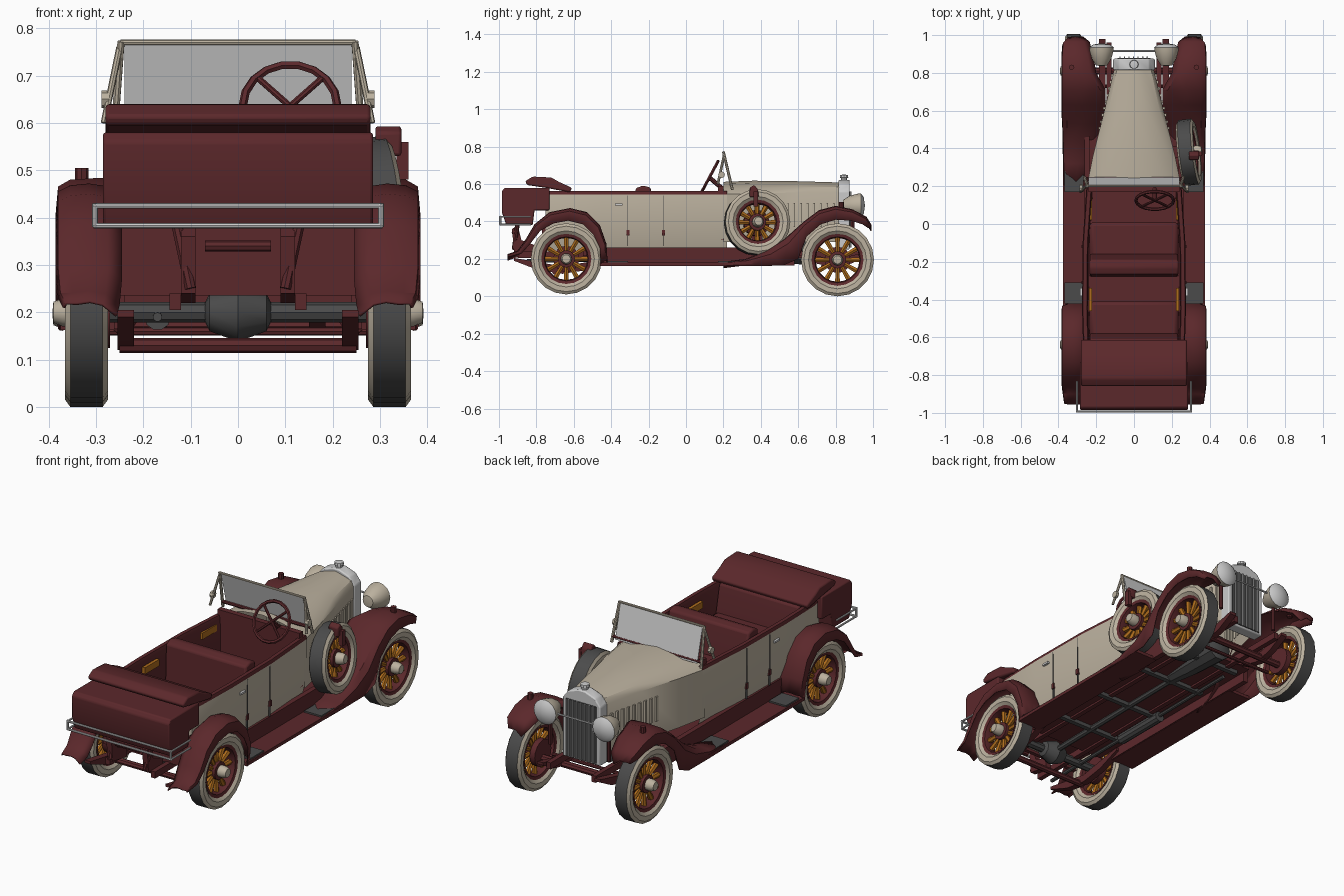
import bpy, bmesh, math
from mathutils import Vector

if "Cube" in bpy.data.objects:
    bpy.data.objects.remove(bpy.data.objects["Cube"])

def mat(name, r, g, b):
    m = bpy.data.materials.new(name)
    m.diffuse_color = (r, g, b, 1)
    m.use_nodes = True
    m.node_tree.nodes["Principled BSDF"].inputs["Base Color"].default_value = m.diffuse_color
    return m

CREAM = mat("cream paint", .50, .44, .345)
RED = mat("dark red paint", .105, .021, .024)
GREY = mat("rubber grey", .07, .07, .07)
SILVER = mat("light grey metal", .60, .60, .60)
ORANGE = mat("orange wood", .42, .15, .012)

def finish(name, bm, mats, mirror=False, thick=0, bevel=0):
    bmesh.ops.remove_doubles(bm, verts=bm.verts, dist=1e-5)
    bmesh.ops.recalc_face_normals(bm, faces=bm.faces)
    me = bpy.data.meshes.new(name)
    bm.to_mesh(me)
    bm.free()
    ob = bpy.data.objects.new(name, me)
    bpy.context.collection.objects.link(ob)
    for m in mats:
        me.materials.append(m)
    if thick:
        s = ob.modifiers.new("thickness", 'SOLIDIFY')
        s.thickness = thick
    if bevel:
        b = ob.modifiers.new("bevel", 'BEVEL')
        b.width, b.segments = bevel, 2
    if mirror:
        ob.modifiers.new("mirror", 'MIRROR')
    return ob

def loft(name, sections, strip_mats, mirror=False, thick=0, caps=False, bevel=0):
    """Skin between point rows; one material per strip."""
    bm = bmesh.new()
    mats = list(dict.fromkeys(strip_mats))
    rows = [[bm.verts.new(p) for p in s] for s in sections]
    for a, b in zip(rows, rows[1:]):
        for j in range(len(a) - 1):
            f = bm.faces.new((a[j], a[j + 1], b[j + 1], b[j]))
            f.material_index = mats.index(strip_mats[j % len(strip_mats)])
    if caps:
        bm.faces.new(rows[0][:len(rows[0])])
        bm.faces.new(rows[-1][:len(rows[-1])])
    return finish(name, bm, mats, mirror, thick, bevel)

def prism(name, prof, x0, x1, m, mirror=False, bevel=0):
    """Side profile in (y, z) extruded across x."""
    bm = bmesh.new()
    a, b = [[bm.verts.new((x, y, z)) for y, z in prof] for x in (x0, x1)]
    bm.faces.new(a)
    bm.faces.new(b)
    for i in range(len(a)):
        k = (i + 1) % len(a)
        bm.faces.new((a[i], a[k], b[k], b[i]))
    return finish(name, bm, [m], mirror, 0, bevel)

def box(name, lo, hi, m, mirror=False, bevel=0):
    (x0, y0, z0), (x1, y1, z1) = lo, hi
    return prism(name, [(y0, z0), (y1, z0), (y1, z1), (y0, z1)], x0, x1, m, mirror, bevel)

def lathe(name, prof, origin, axis, strip_mats, mirror=False, n=24):
    """Spin a (radius, distance) profile about an axis."""
    q = Vector(axis).to_track_quat('Z', 'Y')
    secs = [[Vector(origin) + q @ Vector((r * math.cos(a), r * math.sin(a), t)) for r, t in prof]
            for a in (2 * math.pi * i / n for i in range(n + 1))]
    return loft(name, secs, strip_mats, mirror)

def rod(name, p, q, r, m, mirror=False, n=8, r2=None):
    d = Vector(q) - Vector(p)
    return lathe(name, [(0, 0), (r, 0), (r2 or r, d.length), (0, d.length)], p, d, [m], mirror, n)

# Wheels
def wheel(name, c, R, axis, mirror):
    c, ax = Vector(c), Vector(axis).normalized()
    k = R - .19
    lathe(name + "_tyre", [(.19 + k, -.034), (.19 + k, .034), (.175 + k, .045), (.15 + k, .044), (.132 + k, .03),
          (.132 + k, -.03), (.15 + k, -.044), (.175 + k, -.045), (.19 + k, -.034)], c, ax,
          [GREY, CREAM, CREAM, CREAM, CREAM, CREAM, CREAM, CREAM], mirror, 20)
    lathe(name + "_rim", [(.134 + k, .034), (.118 + k, .03), (.112 + k, 0), (.118 + k, -.03), (.134 + k, -.034)],
          c, ax, [RED], mirror, 20)
    lathe(name + "_hub", [(0, -.05), (.07, -.05), (.07, -.02), (.046, -.015), (.046, .024), (.03, .026),
          (.03, .05), (.022, .07), (0, .072)], c, ax, [RED] * 5 + [CREAM] * 3, mirror, 16)
    u = ax.cross(Vector((0, 0, 1))).normalized()
    v = ax.cross(u)
    for i in range(12):
        a = 2 * math.pi * i / 12
        d = u * math.cos(a) + v * math.sin(a)
        rod(f"{name}_spoke_{i}", c + d * .04, c + d * (.117 + k), .011, ORANGE, mirror, 6, .015)

wheel("rear_wheel", (.32, -.64, .2), .19, (1, 0, 0), True)
wheel("front_wheel", (.32, .81, .195), .195, (1, 0, 0), True)
wheel("spare_wheel", (.29, .38, .395), .175, (1, .12, .1), False)
prism("spare_strap", [(.34, .53), (.39, .53), (.385, .57), (.365, .595), (.34, .58)], .29, .345, RED, bevel=.006)
box("spare_clamp", (.335, .36, .48), (.36, .385, .56), RED)
box("spare_carrier", (.18, .35, .25), (.25, .41, .40), RED)

# Open body tub: cream outside, red rim and lining
tub = [(-.745, .255), (-.70, .268), (-.45, .275), (-.1, .272), (.22, .25)]
loft("body_tub", [[(w - .025, y, .25), (w - .003, y, .34), (w, y, .545), (w - .005, y, .562), (w - .025, y, .562),
     (w - .03, y, .545), (w - .035, y, .27), (0, y, .27)] for y, w in tub],
     [CREAM, CREAM, RED, RED, RED, RED, RED], mirror=True)
box("body_back", (-.255, -.75, .25), (.255, -.735, .56), CREAM)
box("rear_valance", (-.25, -.77, .235), (.25, -.75, .40), RED)
box("dashboard", (-.24, .17, .30), (.24, .2, .59), RED)
for y in (-.31, -.12):
    box("door_hinge", (.26, y - .008, .325), (.277, y + .008, .355), RED, True)
    box("door_seam", (.266, y - .003, .27), (.2745, y + .001, .54), GREY, True)
box("door_handle", (.27, -.38, .485), (.285, -.34, .495), SILVER, True)
for y in (-.40, .08):
    box("door_pull", (.222, y - .06, .49), (.239, y + .06, .525), ORANGE, True)

# Seats
for n, y in (("front", -.28), ("rear", -.70)):
    top = .592 if n == "front" else .57
    prism(n + "_seat_back", [(y, .28), (y + .13, .28), (y + .12, .42), (y + .09, top - .01), (y + .05, top),
          (y + .01, top - .015)], -.235, .235, RED, bevel=.01)
    box(n + "_seat_cushion", (-.235, y + .1, .28), (.235, y + .29, .42), RED, bevel=.02)

# Trunk and folded roof
prism("trunk", [(-.73, .58), (-.97, .58), (-.985, .56), (-.985, .45), (-.96, .38), (-.82, .38), (-.81, .46),
      (-.73, .46)], -.285, .285, RED, bevel=.006)
prism("folded_roof", [(-.85, .595), (-.86, .615), (-.82, .64), (-.72, .635), (-.68, .612), (-.61, .58), (-.62, .556),
      (-.75, .58)], -.28, .28, RED, bevel=.008)
for z in (.383, .425):
    rod("rack_bar", (-.305, -.993, z), (.305, -.993, z), .006, SILVER)
    rod("rack_side", (.302, -.993, z), (.302, -.83, z), .005, SILVER, True)
rod("rack_post", (.302, -.993, .38), (.302, -.993, .43), .006, SILVER, True)

# Bonnet, scuttle and louvres
hood = [(.2, .25, .545, .612), (.36, .218, .55, .618), (.6, .157, .555, .615), (.84, .1, .555, .608)]
loft("bonnet", [[(w, y, .29), (w, y, zs), (w * .86, y, zs + .028), (w * .45, y, zt - .012), (0, y, zt)]
     for y, w, zs, zt in hood], [CREAM], mirror=True)
for i in range(9):
    y = .5 + i * .035
    x = .157 - (y - .6) * .2395
    box("louvre", (x - .006, y, .37), (x + .007, y + .014, .50), CREAM, True)

# Radiator
arch = [(-.11, .25), (.11, .25), (.11, .56), (.08, .60), (.02, .622), (-.02, .622), (-.08, .60), (-.11, .56)]
loft("radiator_shell", [[(x, y, z) for x, z in arch + arch[:1]] for y in (.815, .875)], [SILVER], caps=True, bevel=.006)
box("radiator_core", (-.088, .87, .26), (.088, .88, .56), GREY)
for i in range(7):
    box("grille_bar", (-.077 + i * .024, .88, .26), (-.071 + i * .024, .886, .56), SILVER)
lathe("radiator_cap", [(.018, 0), (.018, .02), (.024, .022), (.022, .036), (0, .04)], (0, .845, .612), (0, 0, 1), [SILVER], n=10)

# Headlamps and side lamps
lathe("headlamp", [(0, 0), (.03, .005), (.052, .04), (.063, .08), (.065, .10), (.045, .115), (0, .122)],
      (.172, .835, .485), (0, 1, 0), [CREAM] * 4 + [SILVER] * 2, True, 16)
rod("lamp_bar", (-.17, .915, .485), (.17, .915, .485), .005, SILVER)
rod("lamp_stem", (.172, .89, .30), (.172, .89, .43), .01, RED, True)
rod("side_lamp", (.33, .83, .46), (.33, .83, .505), .014, RED, True)

# Fenders: crown line (y, z), skirt edge (y, z), inner and outer x
def fender(name, stations):
    loft(name, [[(xi, y, z - .03), (xi + .03, y, z - .006), ((xi + xo) / 2, y, z), (xo - .03, y, z - .004),
         (xo - .005, y + (y2 - y) * .25, z + (z2 - z) * .25), (xo, y2, z2)] for y, z, y2, z2, xi, xo in stations],
         [RED], True, .006)

fender("front_fender", [(.993, .38, .975, .365, .27, .355), (.965, .425, .945, .385, .235, .38),
       (.89, .465, .88, .405, .215, .385), (.80, .484, .80, .41, .20, .385), (.71, .46, .72, .385, .15, .385),
       (.63, .40, .645, .32, .15, .385), (.53, .31, .60, .20, .17, .385), (.43, .245, .52, .165, .19, .38),
       (.32, .20, .36, .162, .22, .377), (.2, .185, .2, .162, .245, .375)])
fender("rear_fender", [(-.42, .20, -.455, .17, .245, .375), (-.425, .28, -.46, .26, .245, .385),
       (-.46, .38, -.495, .33, .245, .385), (-.53, .45, -.55, .385, .245, .385), (-.62, .472, -.63, .405, .245, .385),
       (-.73, .45, -.71, .39, .245, .385), (-.81, .385, -.78, .35, .245, .385), (-.86, .30, -.835, .28, .245, .385),
       (-.90, .245, -.88, .23, .25, .38), (-.955, .225, -.95, .21, .255, .37)])

# Running boards
box("running_board", (.24, -.46, .163), (.375, .46, .18), RED, True)
box("sill", (.235, -.48, .165), (.262, .58, .262), RED, True)
for y in (-.42, .17):
    box("step_pad", (.268, y, .18), (.368, y + .11, .188), GREY, True)

# Windscreen
glass = [(.245, .59), (.25, .59), (.205, .768), (.20, .768)]
prism("windscreen_glass", glass, -.24, .24, SILVER)
rod("windscreen_post", (.262, .248, .57), (.247, .20, .772), .008, CREAM, True)
rod("windscreen_top", (-.248, .201, .77), (.248, .201, .77), .006, CREAM)
rod("windscreen_base", (-.258, .24, .60), (.258, .24, .60), .009, RED)
rod("windscreen_stay", (.25, .205, .76), (.283, .17, .60), .007, CREAM, True)
rod("mirror_knob", (.272, .19, .65), (.288, .19, .65), .018, CREAM, True)

# Steering wheel
S, A = Vector((.11, .125, .635)), Vector((0, -.88, .47))
ring = [(.1 + .009 * math.cos(a), .009 * math.sin(a)) for a in (math.pi * i / 3 for i in range(7))]
lathe("steering_ring", ring, S, A, [RED], n=18)
for i in range(4):
    a = math.pi * (i / 2 + .25)
    rod("steering_spoke", S, S + Vector((.1 * math.cos(a), .047 * math.sin(a), .088 * math.sin(a))), .007, RED)
rod("steering_column", S, (.11, .26, .52), .012, RED)

# Chassis, axles, springs and exhaust
box("floor_pan", (-.24, -.55, .215), (.24, .62, .25), RED)
box("frame_rail", (.12, -.9, .205), (.145, .96, .24), RED, True)
for y in (-.35, -.05, .28, .55):
    box("cross_member", (-.2, y, .195), (.2, y + .025, .216), GREY)
rod("rear_axle", (-.29, -.64, .2), (.29, -.64, .2), .022, GREY)
lathe("differential", [(0, -.08), (.04, -.06), (.062, 0), (.04, .06), (0, .08)], (0, -.64, .2), (1, 0, 0), [GREY], n=12)
rod("drive_shaft", (0, -.6, .2), (0, .3, .21), .015, GREY)
lathe("gearbox", [(0, 0), (.04, .02), (.06, .2), (.07, .42), (0, .45)], (0, .25, .235), (0, 1, 0), [GREY], n=10)
rod("exhaust_pipe", (-.17, -.85, .19), (-.17, .5, .2), .01, GREY)
rod("silencer", (-.17, -.3, .19), (-.17, 0, .19), .028, GREY, n=10)
rod("front_axle", (-.29, .81, .17), (.29, .81, .17), .018, RED)
rod("tie_rod", (-.27, .73, .16), (.27, .73, .16), .009, RED)
for n, y, z, h, x in (("front", .79, .155, .19, .15), ("rear", -.66, .12, .26, .22)):
    prism(n + "_spring", [(y - h, z + .07), (y - h / 2, z + .02), (y, z), (y + h / 2, z + .02), (y + h, z + .07),
          (y + h, z + .085), (y, z + .04), (y - h, z + .085)], x, x + .035, RED, True)
rod("rear_tie_bar", (-.25, -.70, .13), (.25, -.70, .13), .016, RED)
prism("rear_bracket", [(-.80, .22), (-.92, .24), (-.93, .36), (-.90, .38), (-.88, .30), (-.80, .27)], .09, .12, RED, True)
rod("rear_carrier", (-.07, -.92, .34), (.07, -.92, .34), .012, RED)
rod("carrier_leg", (.1, -.92, .25), (.13, -.90, .39), .012, RED, True)

# Smooth shading with sharp edges kept
bpy.ops.object.select_all(action='SELECT')
bpy.context.view_layer.objects.active = bpy.context.selected_objects[0]
bpy.ops.object.shade_smooth_by_angle(angle=math.radians(35))
